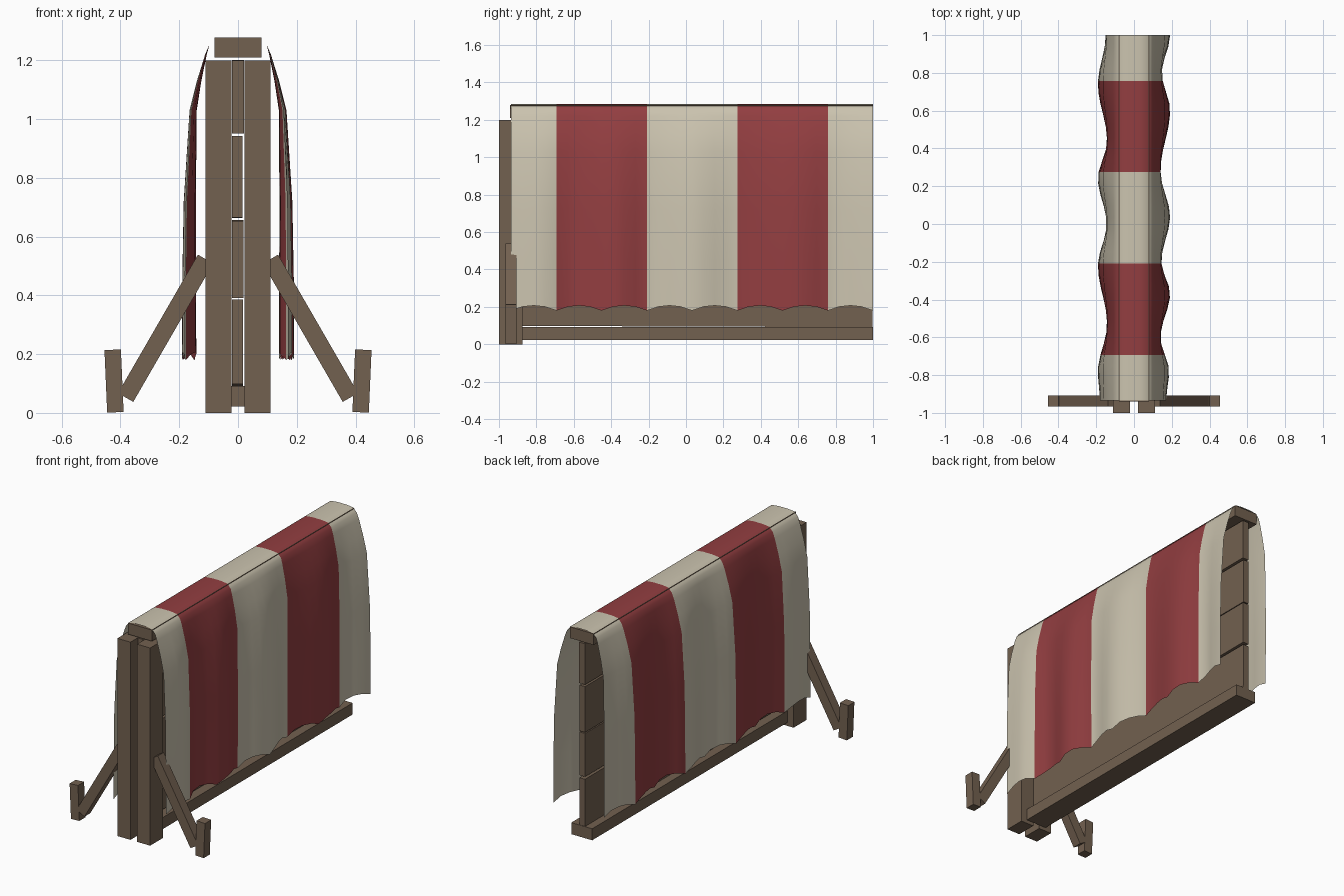
import bpy, bmesh, math
from mathutils import Matrix, Vector

cube = bpy.data.objects.get("Cube")
if cube:
    bpy.data.objects.remove(cube)


def material(name, rgb):
    m = bpy.data.materials.new(name)
    m.use_nodes = True
    m.diffuse_color = (*rgb, 1)
    m.node_tree.nodes["Principled BSDF"].inputs["Base Color"].default_value = (*rgb, 1)
    return m


wood = material("brown wood", (0.17, 0.119, 0.08))
cream = material("cream cloth", (0.60, 0.55, 0.43))
red = material("red cloth", (0.29, 0.048, 0.052))


def add_object(name, bm, mats):
    me = bpy.data.meshes.new(name)
    bm.to_mesh(me)
    bm.free()
    for m in mats:
        me.materials.append(m)
    ob = bpy.data.objects.new(name, me)
    bpy.context.collection.objects.link(ob)
    return ob


def beam(name, lo, hi, axis="Y", tilt=0):
    """Box between two corners, tilted about its centre."""
    lo, hi = Vector(lo), Vector(hi)
    bm = bmesh.new()
    bmesh.ops.create_cube(bm, size=1, matrix=Matrix.Diagonal((*(hi - lo), 1)))
    ob = add_object(name, bm, [wood])
    ob.location = (lo + hi) / 2
    ob.rotation_euler["XYZ".index(axis)] = math.radians(tilt)
    return ob


# Posts, braces and feet on both sides
for side, s in (("left", 1), ("right", -1)):
    x0, x1 = sorted((s * 0.022, s * 0.11))
    beam(side + "_post", (x0, -1, 0), (x1, -0.875, 1.2))
    cx, cz = s * 0.2465, 0.288
    beam(side + "_brace", (cx - 0.03, -0.965, cz - 0.272),
         (cx + 0.03, -0.907, cz + 0.272), tilt=-s * 30)
    cx = s * 0.422
    beam(side + "_foot", (cx - 0.028, -0.966, 0.002),
         (cx + 0.028, -0.907, 0.215), tilt=s * 2.5)

# Rails at top and bottom
beam("bottom_rail", (-0.07, -0.875, 0.022), (0.07, 1, 0.092))
beam("top_rail", (-0.08, -0.94, 1.21), (0.08, 1, 1.278))

# Wall planks, each a little uneven
planks = [(0.095, 0.382, 0.017), (0.392, 0.655, 0.018),
          (0.664, 0.942, 0.015), (0.952, 1.2, 0.02)]
for i, (z0, z1, x1) in enumerate(planks):
    beam("plank_%d" % (i + 1), (-0.021, -0.93, z0), (x1, 0.998, z1),
         axis="X", tilt=(-0.2, 0.1, -0.05, 0.05)[i])


# Cloth draped over the top rail
def wave(y, knots):
    """Smooth interpolation of fold depth along the cloth."""
    for (a, u), (b, v) in zip(knots, knots[1:]):
        if y <= b:
            t = max(0, (y - a) / (b - a))
            return u + (v - u) * (1 - math.cos(math.pi * t)) / 2
    return knots[-1][1]


right_folds = [(-0.94, 0.2), (-0.78, 0.8), (-0.6, -1), (-0.37, 1), (-0.2, -0.8),
               (0.04, 1), (0.28, -1), (0.6, 1), (0.8, -0.7), (1, 1)]
left_folds = [(-0.94, 0.6), (-0.78, 1), (-0.53, -0.9), (-0.22, 1), (0, -0.8),
              (0.24, 1), (0.44, -0.9), (0.74, 1), (1, -0.6)]
# half width, height, fold depth
profile = [(0.165, 0.18, 0.026), (0.165, 0.45, 0.025), (0.163, 0.72, 0.022),
           (0.152, 1.03, 0.013), (0.132, 1.13, 0.008), (0.109, 1.22, 0.003),
           (0.097, 1.255, 0), (0.075, 1.28, 0), (0.03, 1.285, 0)]
COLS = 32
bm = bmesh.new()
grid = []
for c in range(COLS + 1):
    y = -0.935 + 1.935 * c / COLS
    scallop = 0.027 * math.sin(math.pi * (c % 4) / 4) ** 0.8
    row = []
    for s, folds in ((-1, left_folds), (1, right_folds)):
        pts = [(s * (w + d * wave(y, folds)), y, z + (scallop if i == 0 else 0))
               for i, (w, z, d) in enumerate(profile)]
        row += pts if s < 0 else pts[::-1]
    grid.append([bm.verts.new(p) for p in row])
for c in range(COLS):
    for a in range(len(grid[0]) - 1):
        f = bm.faces.new((grid[c][a], grid[c + 1][a], grid[c + 1][a + 1], grid[c][a + 1]))
        f.smooth = True
        f.material_index = ((c + 4) // 8) % 2
bmesh.ops.recalc_face_normals(bm, faces=bm.faces)
bm.faces.ensure_lookup_table()
top = max(bm.faces, key=lambda f: f.calc_center_median().z)
if top.normal.z < 0:
    bmesh.ops.reverse_faces(bm, faces=bm.faces)
add_object("striped_cloth", bm, [cream, red])
